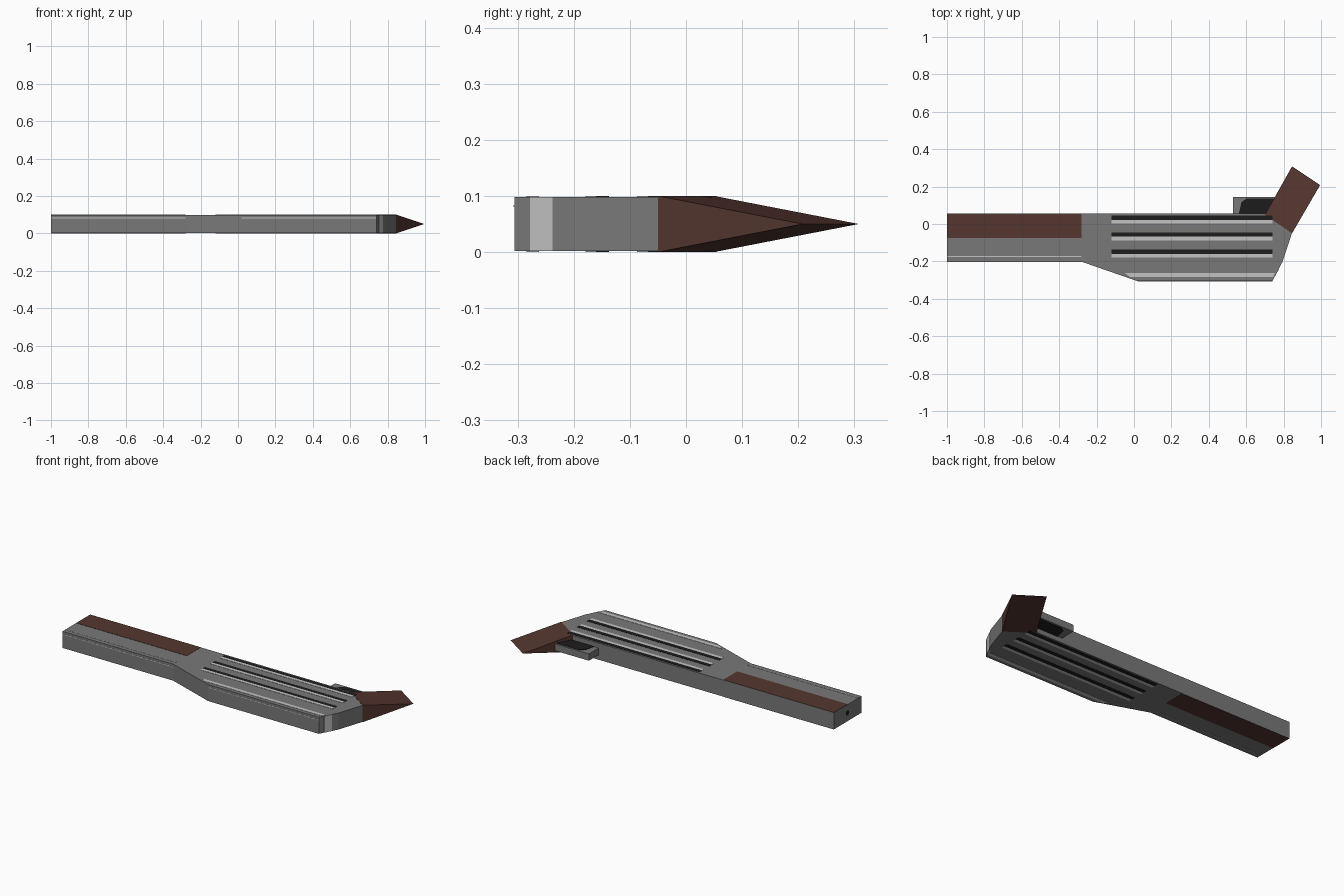
import bpy, bmesh, math

if "Cube" in bpy.data.objects:
    bpy.data.objects.remove(bpy.data.objects["Cube"])

def material(name, col):
    m = bpy.data.materials.new(name)
    m.diffuse_color = (*col, 1)
    m.use_nodes = True
    m.node_tree.nodes["Principled BSDF"].inputs["Base Color"].default_value = m.diffuse_color
    return m

GREY = material("gunmetal_grey", (0.19, 0.19, 0.19))
BROWN = material("dark_wood", (0.09, 0.037, 0.028))
LIGHT = material("light_grey", (0.54, 0.54, 0.54))
BLACK = material("black", (0.012, 0.012, 0.012))

def loft(name, bottom, top, mat):
    """Solid joining two matching outlines of 3D points."""
    bm = bmesh.new()
    a = [bm.verts.new(p) for p in bottom]
    b = [bm.verts.new(p) for p in top]
    n = len(a)
    bm.faces.new(a[::-1])
    bm.faces.new(b)
    for i in range(n):
        j = (i + 1) % n
        bm.faces.new((a[i], a[j], b[j], b[i]))
    bmesh.ops.remove_doubles(bm, verts=bm.verts, dist=1e-5)
    bmesh.ops.recalc_face_normals(bm, faces=bm.faces)
    me = bpy.data.meshes.new(name)
    bm.to_mesh(me)
    bm.free()
    me.materials.append(mat)
    ob = bpy.data.objects.new(name, me)
    bpy.context.collection.objects.link(ob)
    return ob

def slab(name, outline, z0, z1, mat):
    return loft(name, [(x, y, z0) for x, y in outline],
                [(x, y, z1) for x, y in outline], mat)

def box(name, x0, x1, y0, y1, z0, z1, mat):
    return slab(name, [(x0, y0), (x1, y0), (x1, y1), (x0, y1)], z0, z1, mat)

# Main body: barrel widening into the receiver
slab("body", [(-1, 0.055), (-1, -0.202), (-0.28, -0.202), (0.02, -0.306), (0.74, -0.306),
              (0.795, -0.2), (0.845, -0.047), (0.70, 0.055)], 0.0015, 0.0985, GREY)

# Wooden fore-end, showing on both broad sides
box("fore_end", -0.999, -0.28, -0.075, 0.054, 0, 0.1, BROWN)

# Grip: wedge tapering to a sharp edge
a, b = (0.70, 0.05), (0.845, -0.05)
c, d = (0.995, 0.208), (0.845, 0.308)
mid = 0.05
loft("grip", [(*a, 0), (*b, 0), (*c, mid), (*d, mid)],
     [(*a, 0.1), (*b, 0.1), (*c, mid), (*d, mid)], BROWN)

# Paired dark and light stripes, showing on both broad sides
for i, y in enumerate((0.045, -0.045, -0.137)):
    box(f"dark_stripe_{i}", -0.12, 0.74, y - 0.023, y, 0, 0.1, BLACK)
    box(f"light_stripe_{i}", -0.12, 0.74, y - 0.042, y - 0.023, 0, 0.1, LIGHT)

# Light trim near the outer edge of receiver and barrel
slab("receiver_trim", [(-0.05, -0.262), (0.755, -0.262), (0.742, -0.284), (-0.02, -0.284)],
     0, 0.1, LIGHT)
box("barrel_trim", -0.999, -0.28, -0.177, -0.172, 0, 0.1, LIGHT)

# Thin seam along the front faces
box("barrel_seam", -1, -0.28, -0.203, -0.199, 0.08, 0.084, LIGHT)
box("receiver_seam", 0.02, 0.74, -0.307, -0.303, 0.08, 0.084, LIGHT)

# Light plate on the slanted rear edge
slab("rear_plate", [(0.7555, -0.278), (0.7762, -0.238), (0.765, -0.236), (0.745, -0.276)],
     0.0015, 0.0985, LIGHT)

# Trigger guard with a dark opening
box("trigger_guard", 0.53, 0.75, 0.05, 0.145, 0.03, 0.07, GREY)
slab("guard_opening", [(0.56, 0.055), (0.745, 0.055), (0.745, 0.135), (0.60, 0.135),
                       (0.575, 0.118)], 0.028, 0.072, BLACK)

# Muzzle bore on the end face
bpy.ops.mesh.primitive_cylinder_add(vertices=12, radius=0.015, depth=0.004,
                                    location=(-0.999, -0.07, 0.05),
                                    rotation=(0, math.pi / 2, 0))
bore = bpy.context.object
bore.name = "muzzle_bore"
bore.data.materials.append(BLACK)
